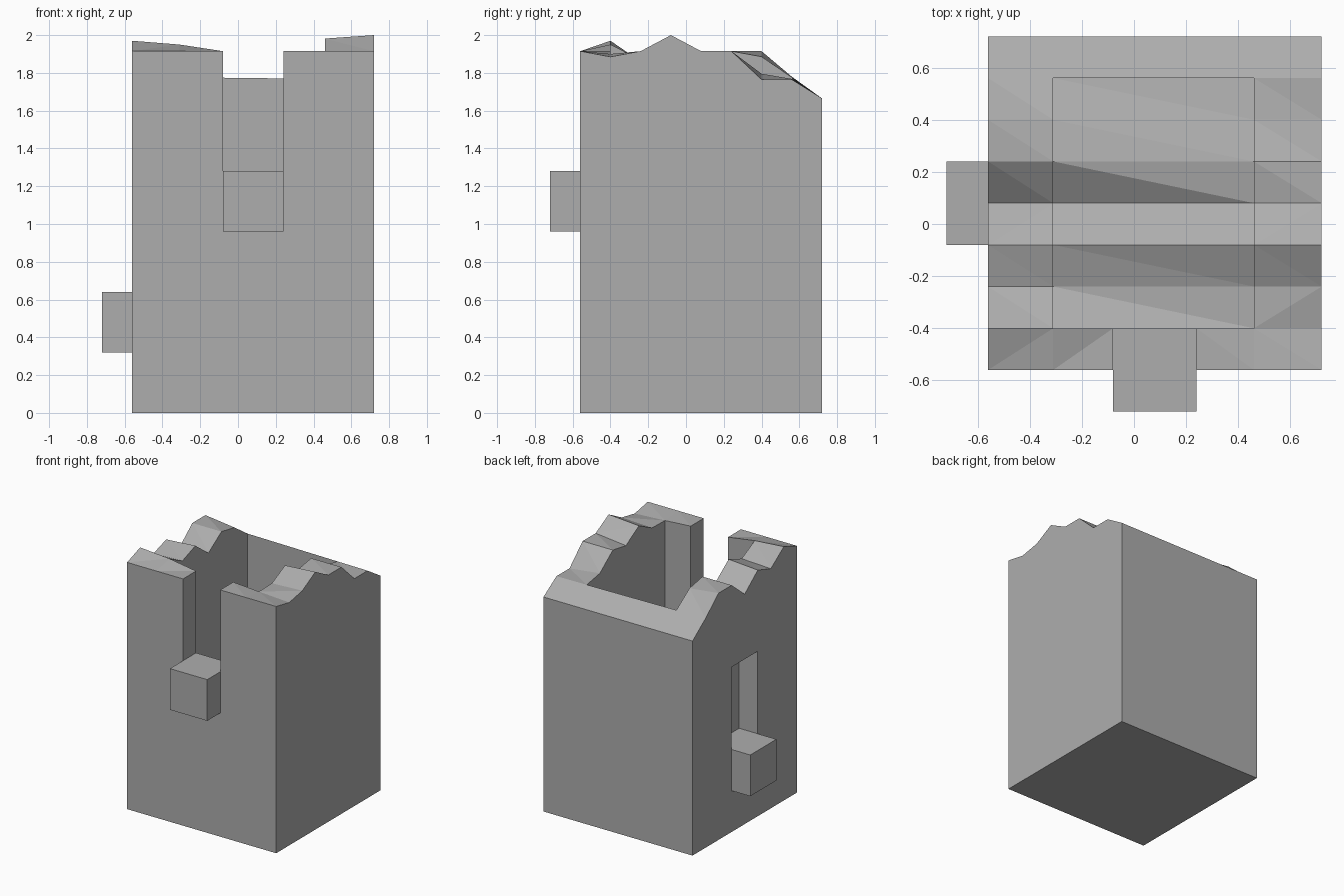
import bpy, bmesh

if "Cube" in bpy.data.objects:
    bpy.data.objects.remove(bpy.data.objects["Cube"])

# Broken top edge: heights along y for the left and right outer walls
YS = [-.56, -.40, -.24, -.08, .08, .24, .40, .56, .72]
LEFT = [1.915, 1.97, 1.86, 1.91, 1.785, 1.915, 1.915, 1.78, 1.665]
RIGHT = [1.915, 1.885, 1.915, 2.0, 1.915, 1.915, 1.765, 1.765, 1.665]
FRONT_ROW = {-.31: 1.95, -.08: 1.915, .24: 1.915, .46: 1.90}  # inner front rim
XS = [-.56, -.31, -.08, .24, .46, .72]
WELL_DEPTH = 1.2

stone = bpy.data.materials.new("grey stone")
stone.diffuse_color = (.42, .42, .42, 1)
stone.use_nodes = True
stone.node_tree.nodes["Principled BSDF"].inputs["Base Color"].default_value = stone.diffuse_color


def rim(x, j):
    """Top height at x on row j, ruled between the two side profiles."""
    if j == 1 and x in FRONT_ROW:
        return FRONT_ROW[x]
    t = (x + .56) / 1.28
    return LEFT[j] + (RIGHT[j] - LEFT[j]) * t


def block(name, xs, ys, low, high):
    """Closed block over a grid; low and high give z at (x, row)."""
    bm = bmesh.new()
    nx, ny = len(xs), len(ys)
    lo = [[bm.verts.new((x, y, low(x, j))) for j, y in enumerate(ys)] for x in xs]
    hi = [[bm.verts.new((x, y, high(x, j))) for j, y in enumerate(ys)] for x in xs]
    for i in range(nx - 1):
        for j in range(ny - 1):
            for g in (lo, hi):
                bm.faces.new((g[i][j], g[i + 1][j], g[i + 1][j + 1], g[i][j + 1]))
        for j in (0, ny - 1):
            bm.faces.new((lo[i][j], lo[i + 1][j], hi[i + 1][j], hi[i][j]))
    for j in range(ny - 1):
        for i in (0, nx - 1):
            bm.faces.new((lo[i][j], lo[i][j + 1], hi[i][j + 1], hi[i][j]))
    bmesh.ops.recalc_face_normals(bm, faces=bm.faces)
    bmesh.ops.triangulate(bm, faces=bm.faces)
    me = bpy.data.meshes.new(name)
    bm.to_mesh(me)
    bm.free()
    me.materials.append(stone)
    ob = bpy.data.objects.new(name, me)
    bpy.context.collection.objects.link(ob)
    return ob


def box(name, x, y, z):
    return block(name, x, y, lambda *_: z[0], lambda *_: z[1])


def cut(target, cutter):
    mod = target.modifiers.new("cut", 'BOOLEAN')
    mod.operation, mod.solver, mod.object = 'DIFFERENCE', 'EXACT', cutter
    bpy.context.view_layer.objects.active = target
    bpy.ops.object.modifier_apply(modifier=mod.name)
    bpy.data.objects.remove(cutter, do_unlink=True)


# Tower body with its jagged top
tower = block("tower_walls", XS, YS, lambda *_: 0, rim)

# Hollow inside, with a floor that repeats the jagged top
cut(tower, block("well_cutter", [-.31, .46], YS[1:8],
                 lambda x, j: rim(x, j + 1) - WELL_DEPTH, lambda *_: 2.5))
# Front slot, open to the top, and blind window on the left
cut(tower, box("slot_cutter", [-.08, .24], [-.8, -.36], [1.28, 2.4]))
cut(tower, box("window_cutter", [-.8, -.40], [-.08, .24], [.64, 1.28]))

# Ledges under the openings
box("front_ledge", [-.08, .24], [-.72, -.56], [.96, 1.28])
box("left_ledge", [-.72, -.56], [-.08, .24], [.32, .64])
